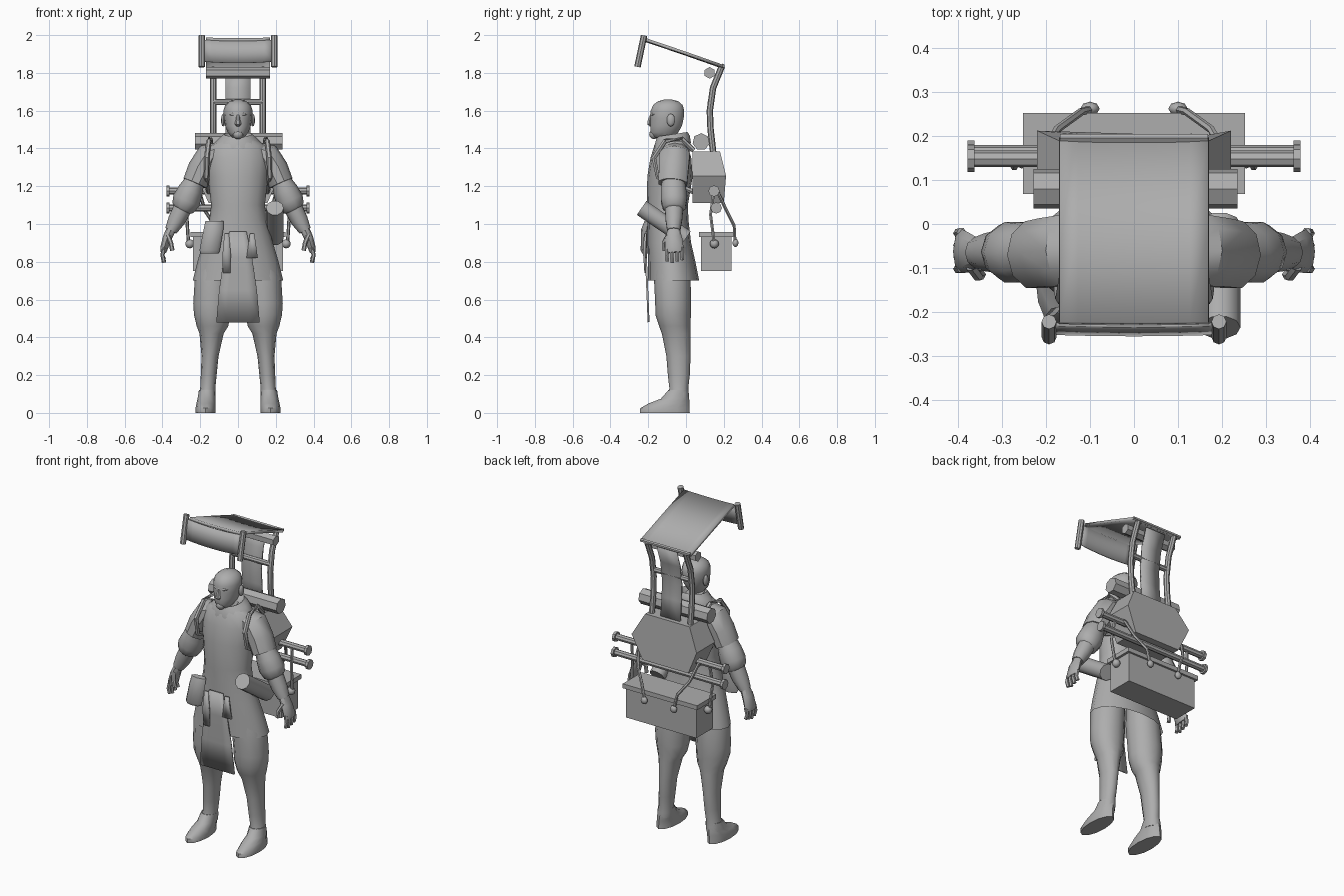
import bpy, bmesh, math
from mathutils import Vector

GREY = bpy.data.materials.new("plain_grey")
GREY.diffuse_color = (0.42, 0.42, 0.42, 1)


def finish(name, bm, mirror=False, angle=40, thick=0):
    bmesh.ops.recalc_face_normals(bm, faces=bm.faces[:])
    me = bpy.data.meshes.new(name)
    bm.to_mesh(me)
    bm.free()
    me.materials.append(GREY)
    for p in me.polygons:
        p.use_smooth = True
    me.set_sharp_from_angle(angle=math.radians(angle))
    ob = bpy.data.objects.new(name, me)
    bpy.context.collection.objects.link(ob)
    if thick:
        s = ob.modifiers.new("thickness", 'SOLIDIFY')
        s.thickness, s.offset = thick, 0
    if mirror:
        ob.modifiers.new("mirror", 'MIRROR').use_mirror_merge = False
    return ob


def skin(bm, rings, caps=(True, True)):
    n = len(rings[0])
    vs = [[bm.verts.new(p) for p in r] for r in rings]
    for a, b in zip(vs, vs[1:]):
        for i in range(n):
            bm.faces.new((a[i], a[(i + 1) % n], b[(i + 1) % n], b[i]))
    if caps[0]:
        bm.faces.new(vs[0])
    if caps[1]:
        bm.faces.new(vs[-1])


def stack(name, rows, n=12, mirror=False, caps=(True, True), tilt=0, angle=40):
    """Horizontal elliptical rings: (z, cx, cy, rx, ry)."""
    bm = bmesh.new()
    rings = []
    for z, cx, cy, rx, ry in rows:
        ang = [2 * math.pi * i / n for i in range(n)]
        rings.append([(cx + rx * math.cos(a), cy + ry * math.sin(a),
                       z + tilt * ry * math.sin(a)) for a in ang])
    skin(bm, rings, caps)
    return finish(name, bm, mirror, angle)


def tube(name, rows, n=8, mirror=False, angle=40):
    """Rings across a path: (x, y, z, in-plane radius, depth radius)."""
    pts = [Vector(r[:3]) for r in rows]
    rings = []
    for i, r in enumerate(rows):
        t = (pts[min(i + 1, len(pts) - 1)] - pts[max(i - 1, 0)]).normalized()
        u = Vector((0, 1, 0))
        u = (u - t * t.dot(u)).normalized()
        v = t.cross(u)
        rings.append([pts[i] + v * r[3] * math.cos(2 * math.pi * k / n)
                      + u * r[-1] * math.sin(2 * math.pi * k / n) for k in range(n)])
    bm = bmesh.new()
    skin(bm, rings)
    return finish(name, bm, mirror, angle)


def rod(name, pts, r, n=8, mirror=False):
    return tube(name, [(*p, r) for p in pts], n, mirror)


def box(name, x, y, z, mirror=False):
    bm = bmesh.new()
    skin(bm, [[(x[0], y[0], k), (x[1], y[0], k), (x[1], y[1], k), (x[0], y[1], k)] for k in z])
    return finish(name, bm, mirror, 20)


def sheet(name, rows, thick=0.012, sag=0, n=8, cx=0, mirror=False):
    """Cloth from rows (half width, y, z), bowed in the middle."""
    bm = bmesh.new()
    vs = []
    for w, y, z in rows:
        vs.append([bm.verts.new((cx + w * s, y - sag * (1 - s * s) * 0.4, z - sag * (1 - s * s)))
                   for s in [2 * i / n - 1 for i in range(n + 1)]])
    for a, b in zip(vs, vs[1:]):
        for i in range(n):
            bm.faces.new((a[i], a[i + 1], b[i + 1], b[i]))
    return finish(name, bm, mirror, 40, thick)


def ball(name, c, s, mirror=False):
    bm = bmesh.new()
    bmesh.ops.create_uvsphere(bm, u_segments=8, v_segments=6, radius=1)
    for v in bm.verts:
        v.co = Vector([v.co[i] * s[i] + c[i] for i in range(3)])
    return finish(name, bm, mirror, 60)


# Head with nose, ears, brow and beard
stack("head", [(1.38, 0, -.08, .05, .05), (1.455, 0, -.085, .048, .058),
               (1.46, 0, -.12, .035, .062), (1.485, 0, -.115, .055, .076),
               (1.52, 0, -.105, .068, .086), (1.56, 0, -.1, .074, .09),
               (1.60, 0, -.098, .077, .091), (1.63, 0, -.096, .068, .08),
               (1.65, 0, -.095, .045, .055), (1.66, 0, -.095, .012, .015)], 14)
tube("nose", [(0, -.186, 1.575, .008, .006), (0, -.192, 1.55, .012, .012),
              (0, -.193, 1.53, .018, .014), (0, -.184, 1.52, .012, .008)], 6)
ball("brow", (0, -.168, 1.58), (.05, .022, .012))
ball("beard", (0, -.17, 1.475), (.028, .025, .026))
ball("ear", (.078, -.08, 1.55), (.012, .022, .034), True)

# Hooded collar and tunic
stack("collar", [(1.37, 0, -.075, .135, .1), (1.42, 0, -.072, .135, .1),
                 (1.455, 0, -.07, .1, .092), (1.475, 0, -.072, .075, .082),
                 (1.45, 0, -.078, .05, .06)], 14, tilt=.15, angle=50)
stack("tunic", [(1.45, 0, -.08, .09, .07), (1.415, 0, -.08, .145, .088),
                (1.35, 0, -.08, .165, .108), (1.25, 0, -.085, .16, .12),
                (1.1, 0, -.098, .142, .108), (1.02, 0, -.095, .152, .108),
                (.9, 0, -.088, .185, .115), (.8, 0, -.075, .215, .125),
                (.7, 0, -.065, .24, .135)], 16, caps=(True, False))
sheet("apron", [(.045, -.212, .96), (.075, -.212, .82), (.1, -.205, .65),
                (.115, -.198, .48)], .01, n=4)
sheet("sash_tail", [(.012, -.218, .95), (.022, -.222, .84), (.02, -.215, .74)],
      .01, n=2, cx=-.06)
sheet("sash_fold", [(.012, -.214, .95), (.03, -.212, .82)], .01, n=2, cx=.075)

# Legs and boots
stack("leg", [(.88, .105, -.075, .075, .08), (.72, .128, -.073, .1, .097),
              (.58, .137, -.068, .1, .095), (.52, .137, -.068, .096, .094),
              (.46, .135, -.06, .084, .083), (.42, .14, -.052, .064, .076),
              (.3, .148, -.04, .045, .064), (.2, .155, -.038, .042, .058),
              (.13, .16, -.038, .04, .05), (.1, .163, -.04, .045, .055),
              (.07, .165, -.045, .045, .06)], 12, True)
stack("boot", [(0, .172, -.112, .052, .132), (.025, .172, -.112, .053, .13),
               (.05, .17, -.09, .05, .108), (.075, .167, -.058, .047, .075),
               (.12, .163, -.042, .044, .052)], 12, True)

# Arms, wrapped elbows, hands
tube("sleeve", [(.1, -.06, 1.39, .045, .07), (.15, -.06, 1.365, .07, .085),
                (.195, -.065, 1.29, .072, .082), (.228, -.07, 1.215, .066, .08)], 10, True)
tube("elbow_wrap", [(.225, -.068, 1.235, .05, .06), (.25, -.066, 1.18, .066, .07),
                    (.273, -.064, 1.125, .075, .072), (.292, -.063, 1.085, .062, .062),
                    (.3, -.063, 1.07, .04, .045)], 10, True)
tube("forearm", [(.285, -.063, 1.1, .05, .052), (.325, -.064, 1.02, .046, .046),
                 (.355, -.065, .965, .033, .036)], 10, True)
tube("palm", [(.35, -.065, .98, .026, .03), (.375, -.065, .925, .024, .045),
              (.392, -.062, .87, .02, .05), (.396, -.06, .85, .015, .045)], 8, True)
for i in range(4):
    y = -.1 + i * .027
    rod("finger_%d" % (i + 1), [(.392, y, .875), (.4, y - .002, .835),
                               (.392, y, .795 + .008 * abs(i - 1))], .011, 6, True)
rod("thumb", [(.372, -.095, .94), (.355, -.118, .9), (.348, -.115, .86)], .012, 6, True)

# Hip roll and pouch
tube("hip_roll", [(.195, -.235, 1.085, .047), (.195, -.0, .925, .047)], 10)
stack("pouch", [(.845, -.15, -.21, .048, .022), (.86, -.15, -.212, .054, .028),
                (.97, -.13, -.208, .052, .03), (1.015, -.125, -.2, .048, .02)], 8)

# Backpack: hexagonal body, leaning back
bm = bmesh.new()
hexa = [(-.15, 1.385, .18), (.15, 1.385, .18), (.22, 1.255, .212),
        (.155, 1.11, .2), (-.155, 1.11, .2), (-.22, 1.255, .212)]
skin(bm, [[(x, .035, z) for x, z, y in hexa], [(x, y, z) for x, z, y in hexa]])
finish("backpack", bm, angle=15)
rod("shoulder_strap", [(.14, .04, 1.39), (.148, -.02, 1.45), (.155, -.11, 1.44),
                       (.165, -.17, 1.35), (.168, -.15, 1.25), (.155, .04, 1.17)], .014, 6, True)
rod("bedroll", [(-.228, .08, 1.435), (.235, .08, 1.435)], .046, 7)

# Lower chest with lid
box("lower_chest", (-.238, .238), (.08, .24), (.75, .935))
box("chest_lid", (-.252, .252), (.068, .252), (.93, .957))

# Carrying poles with end caps
for i, (y, z) in enumerate([(.148, 1.175), (.16, 1.085)]):
    rod("pole_%d" % (i + 1), [(-.37, y, z), (.37, y, z)], .019, 8)
    rod("pole_cap_%d" % (i + 1), [(.362, y, z), (.378, y, z)], .03, 8, True)

# Hanger straps and their knobs
rod("side_hanger", [(.262, .148, 1.175), (.272, .13, 1.05), (.262, .15, .895)], .009, 6, True)
ball("side_knob", (.255, .15, .895), (.024, .024, .024), True)
rod("rear_hanger", [(.205, .165, 1.175), (.175, .215, 1.07), (.12, .255, .99),
                    (.1, .26, .9)], .009, 6, True)
ball("rear_knob", (.1, .262, .9), (.022, .016, .022), True)

# Canopy frame: bent posts, crossbars, back strap
rod("post", [(.13, .145, 1.37), (.13, .13, 1.5), (.13, .126, 1.6),
             (.13, .143, 1.72), (.13, .19, 1.835)], .017, 8, True)
rod("crossbar", [(-.13, .13, 1.645), (.13, .13, 1.645)], .016, 8)
rod("top_roll", [(-.17, .125, 1.8), (.17, .125, 1.8)], .031, 6)
sheet("back_strap", [(.065, .15, 1.37), (.065, .137, 1.5), (.065, .133, 1.6),
                     (.065, .15, 1.72), (.065, .185, 1.82)], .012, n=2)

# Canopy roof, front cloth and end bars
sheet("canopy", [(.17, -.225, 1.98), (.17, -.01, 1.907), (.17, .195, 1.835)], .016, .004)
sheet("front_cloth", [(.185, -.228, 1.975), (.185, -.238, 1.92), (.185, -.248, 1.86)], .008, .008)
rod("canopy_edge", [(-.168, .195, 1.838), (.168, .195, 1.838)], .011, 6)
rod("end_bar", [(.193, -.222, 1.998), (.193, -.257, 1.832)], .017, 8, True)
